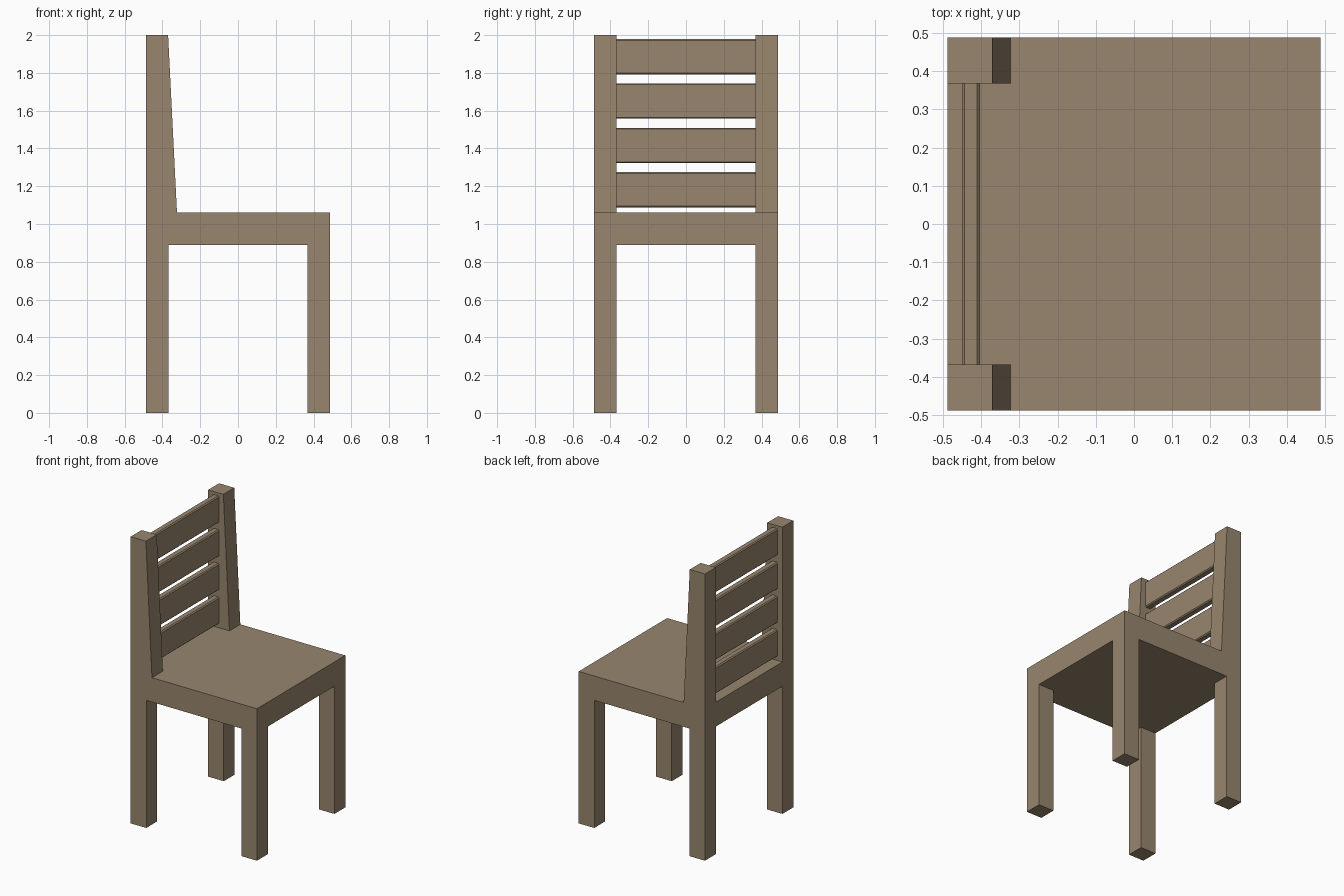
import bpy, bmesh
from mathutils import Vector

if "Cube" in bpy.data.objects:
    bpy.data.objects.remove(bpy.data.objects["Cube"])

H = 0.487          # half width of the seat
LEG = 0.367        # inner edge of the legs
SEAT_LOW, SEAT_TOP = 0.89, 1.06

wood = bpy.data.materials.new("brown wood")
wood.diffuse_color = (0.314, 0.238, 0.156, 1)
wood.use_nodes = True
wood.node_tree.nodes["Principled BSDF"].inputs["Base Color"].default_value = wood.diffuse_color


def finish(bm, name):
    bmesh.ops.recalc_face_normals(bm, faces=bm.faces[:])
    mesh = bpy.data.meshes.new(name)
    bm.to_mesh(mesh)
    bm.free()
    mesh.materials.append(wood)
    obj = bpy.data.objects.new(name, mesh)
    bpy.context.collection.objects.link(obj)
    return obj


def box(lo, hi):
    bm = bmesh.new()
    bmesh.ops.create_cube(bm, size=1)
    lo, hi = Vector(lo), Vector(hi)
    for v in bm.verts:
        v.co = (lo + hi) / 2 + v.co * (hi - lo)
    return bm


# Seat slab with the four legs pulled down from its corners
bm = box((-H, -H, SEAT_LOW), (H, H, SEAT_TOP))
for axis in ((1, 0, 0), (0, 1, 0)):
    for s in (-LEG, LEG):
        bmesh.ops.bisect_plane(bm, geom=bm.verts[:] + bm.edges[:] + bm.faces[:],
                               plane_co=Vector(axis) * s, plane_no=axis)
corners = []
for f in bm.faces:
    c = f.calc_center_median()
    if c.z < SEAT_LOW + 0.01 and abs(c.x) > LEG and abs(c.y) > LEG:
        corners.append(f)
ext = bmesh.ops.extrude_face_region(bm, geom=corners)
for v in ext["geom"]:
    if isinstance(v, bmesh.types.BMVert):
        v.co.z = 0
bmesh.ops.dissolve_limit(bm, angle_limit=0.01, verts=bm.verts[:], edges=bm.edges[:])
finish(bm, "seat_and_legs")

# Tapered back posts
for side, name in ((-1, "back_post_front_side"), (1, "back_post_rear_side")):
    y0, y1 = sorted((side * LEG, side * H))
    bm = box((-H, y0, SEAT_TOP), (-0.323, y1, 2.0))
    for v in bm.verts:
        if v.co.x > -0.4 and v.co.z > 1.5:
            v.co.x = -0.37
    finish(bm, name)

# Four bevelled slats across the back
for i in range(4):
    z = 1.087 + i * 0.2352
    bm = box((-0.45, -0.37, z), (-0.403, 0.37, z + 0.187))
    long_edges = [e for e in bm.edges
                  if abs(e.verts[0].co.y - e.verts[1].co.y) > 0.5]
    bmesh.ops.bevel(bm, geom=long_edges, offset=0.007, segments=1,
                    affect='EDGES', profile=0.5)
    finish(bm, f"back_slat_{i + 1}")
